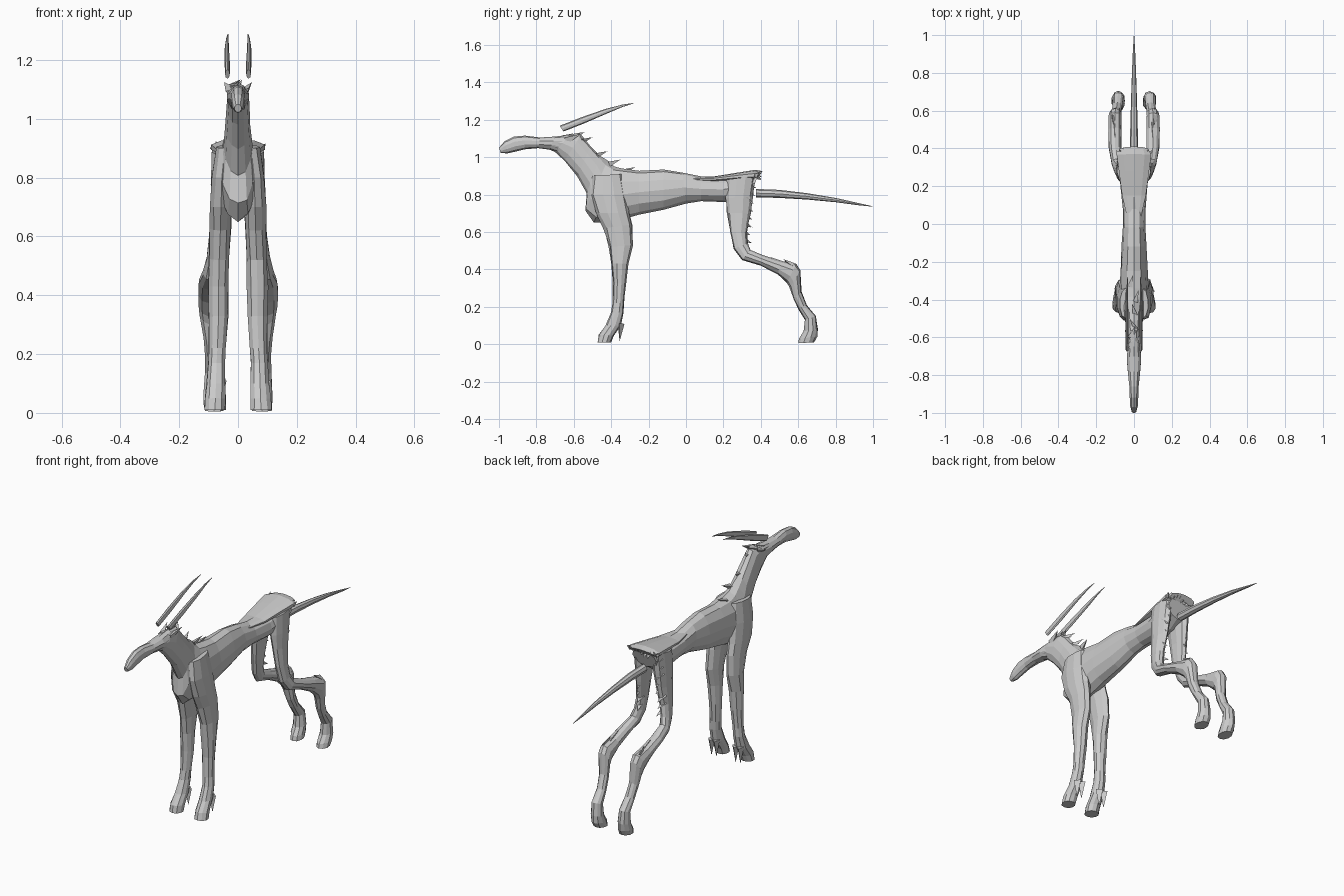
import bpy, bmesh, math, random
from mathutils import Vector

random.seed(4)


def loft(name, sections, sides=10, side=1, jitter=0.0):
    """Skin elliptical rings; section = (y1, z1, y2, z2, x centre, half width)."""
    bm = bmesh.new()
    rings = []
    for y1, z1, y2, z2, x, w in sections:
        a, b = Vector((x, y1, z1)), Vector((x, y2, z2))
        mid, half = (a + b) / 2, (a - b) / 2
        ring = []
        for i in range(sides):
            t = 2 * math.pi * i / sides
            k = 1 + random.uniform(-jitter, jitter)
            p = mid + half * math.cos(t) * k + Vector((w * math.sin(t) * k, 0, 0))
            ring.append(bm.verts.new((p.x * side, p.y, p.z)))
        rings.append(ring)
    for r, s in zip(rings, rings[1:]):
        for i in range(sides):
            j = (i + 1) % sides
            bm.faces.new((r[i], r[j], s[j], s[i]))
    bm.faces.new(rings[0])
    bm.faces.new(rings[-1])
    return finish(name, bm)


def finish(name, bm):
    bmesh.ops.recalc_face_normals(bm, faces=bm.faces)
    mesh = bpy.data.meshes.new(name)
    bm.to_mesh(mesh)
    bm.free()
    ob = bpy.data.objects.new(name, mesh)
    bpy.context.collection.objects.link(ob)
    return ob


def tufts(name, spikes):
    """Fur spikes: each is (base, tip, radius), a three-sided pyramid."""
    bm = bmesh.new()
    for base, tip, r in spikes:
        base, tip = Vector(base), Vector(tip)
        d = (tip - base).normalized()
        u = d.orthogonal().normalized()
        v = d.cross(u)
        ring = [bm.verts.new(base + r * (u * math.cos(t) + v * math.sin(t)))
                for t in (0, 2.094, 4.189)]
        top = bm.verts.new(tip)
        bm.faces.new(ring)
        for i in range(3):
            bm.faces.new((ring[i], ring[(i + 1) % 3], top))
    return finish(name, bm)


# Torso and neck in one skin, rump to skull
loft("torso_and_neck", [
    (.39, .915, .35, .81, 0, .075),
    (.30, .915, .29, .77, 0, .078),
    (.20, .895, .20, .76, 0, .070),
    (.08, .895, .08, .765, 0, .060),
    (-.02, .92, 0, .755, 0, .060),
    (-.12, .935, -.12, .715, 0, .066),
    (-.25, .93, -.25, .695, 0, .072),
    (-.34, .94, -.38, .655, 0, .076),
    (-.38, .955, -.49, .655, 0, .070),
    (-.42, .98, -.54, .71, 0, .058),
    (-.46, 1.01, -.53, .81, 0, .050),
    (-.51, 1.06, -.58, .90, 0, .043),
    (-.56, 1.12, -.65, .98, 0, .038),
    (-.62, 1.12, -.70, 1.03, 0, .036),
    (-.70, 1.105, -.74, 1.045, 0, .035)], 12, jitter=.04)

# Head tapering to the muzzle
loft("head", [
    (-.62, 1.12, -.68, 1.02, 0, .034),
    (-.70, 1.11, -.73, 1.04, 0, .040),
    (-.78, 1.105, -.79, 1.048, 0, .034),
    (-.86, 1.115, -.86, 1.042, 0, .026),
    (-.92, 1.11, -.91, 1.03, 0, .024),
    (-.97, 1.085, -.955, 1.02, 0, .021),
    (-1.0, 1.05, -.99, 1.022, 0, .012)], 10)

# Flared saddle of fur over the rump
loft("rump_fur", [
    (0, .89, 0, .875, 0, .03),
    (.15, .897, .15, .868, 0, .066),
    (.28, .918, .28, .875, 0, .084),
    (.37, .932, .36, .875, 0, .096),
    (.41, .925, .38, .89, 0, .078)], 10)

# Tail
loft("tail", [
    (.375, .83, .375, .785, 0, .022),
    (.50, .825, .50, .782, 0, .020),
    (.65, .807, .65, .773, 0, .016),
    (.80, .782, .80, .759, 0, .011),
    (.92, .755, .92, .743, 0, .006),
    (1.0, .737, 1.0, .735, 0, .001)], 8)

FRONT_LEG = [
    (-.50, .90, -.34, .91, .045, .030),
    (-.51, .80, -.32, .80, .055, .036),
    (-.48, .70, -.30, .70, .058, .040),
    (-.44, .62, -.29, .64, .060, .038),
    (-.41, .52, -.285, .53, .064, .036),
    (-.40, .43, -.31, .43, .066, .037),
    (-.39, .33, -.322, .32, .066, .034),
    (-.392, .22, -.332, .22, .070, .030),
    (-.40, .17, -.335, .17, .073, .030),
    (-.43, .10, -.35, .10, .075, .033),
    (-.465, .05, -.385, .045, .077, .036),
    (-.473, .01, -.40, .01, .078, .037)]

HIND_LEG = [
    (.22, .88, .37, .90, .055, .035),
    (.215, .78, .355, .79, .058, .034),
    (.22, .70, .345, .70, .064, .028),
    (.235, .60, .325, .60, .073, .026),
    (.255, .51, .33, .54, .083, .026),
    (.30, .45, .345, .505, .093, .028),
    (.40, .42, .41, .475, .100, .034),
    (.49, .375, .51, .445, .101, .036),
    (.54, .33, .59, .43, .100, .035),
    (.555, .30, .612, .395, .098, .033),
    (.575, .24, .617, .28, .092, .026),
    (.60, .19, .645, .21, .088, .026),
    (.635, .13, .695, .15, .085, .029),
    (.63, .07, .705, .08, .083, .034),
    (.605, .03, .70, .04, .082, .036),
    (.60, .005, .685, .01, .081, .034)]

HORN = [
    (-.675, 1.168, -.655, 1.137, .036, .008),
    (-.56, 1.213, -.55, 1.178, .037, .009),
    (-.43, 1.258, -.425, 1.232, .038, .007),
    (-.34, 1.281, -.34, 1.268, .036, .004),
    (-.28, 1.29, -.28, 1.287, .034, .001)]

for side, label in ((1, "left"), (-1, "right")):
    loft(label + "_front_leg", FRONT_LEG, 10, side, .06)
    loft(label + "_hind_leg", HIND_LEG, 10, side, .06)
    loft(label + "_horn", HORN, 8, side)
    # Dewclaws, ears and hock tufts
    tufts(label + "_dewclaws", [
        ((side * x, -.35, .11), (side * x, -.355, .015), .022) for x in (.06, .09)])
    tufts(label + "_ear", [
        ((side * .022, -.64, 1.09), (side * .047, -.56, 1.125), .022)])
    tufts(label + "_hock_tufts", [
        ((side * .10, .53, .42), (side * .10, .455, .465), .02),
        ((side * .11, .57, .42), (side * .105, .52, .455), .018)])
    # Ragged fur down the back of the thigh
    tufts(label + "_thigh_fur", [
        ((side * (.06 + .02 * random.random()), .325 - .004 * i, .86 - .042 * i),
         (side * (.055 + .02 * random.random()), .37 - .004 * i + random.uniform(-.01, .01),
          .835 - .042 * i), .02) for i in range(8)])

# Mane tufts on the nape and withers
tufts("mane", [
    ((random.uniform(-.02, .02), y, z), (random.uniform(-.025, .025), y + .06, z + .022), .016)
    for y, z in ((-.66, 1.105), (-.62, 1.11), (-.60, 1.112), (-.56, 1.085),
                 (-.48, 1.01), (-.41, .965), (-.33, .925))])

# Ragged edge of the rump
tufts("rump_tufts", [
    ((.016 * i, .37, .90), (.019 * i, .405 - .0006 * i * i, .905 + random.uniform(-.03, .02)), .016)
    for i in range(-5, 6)])
